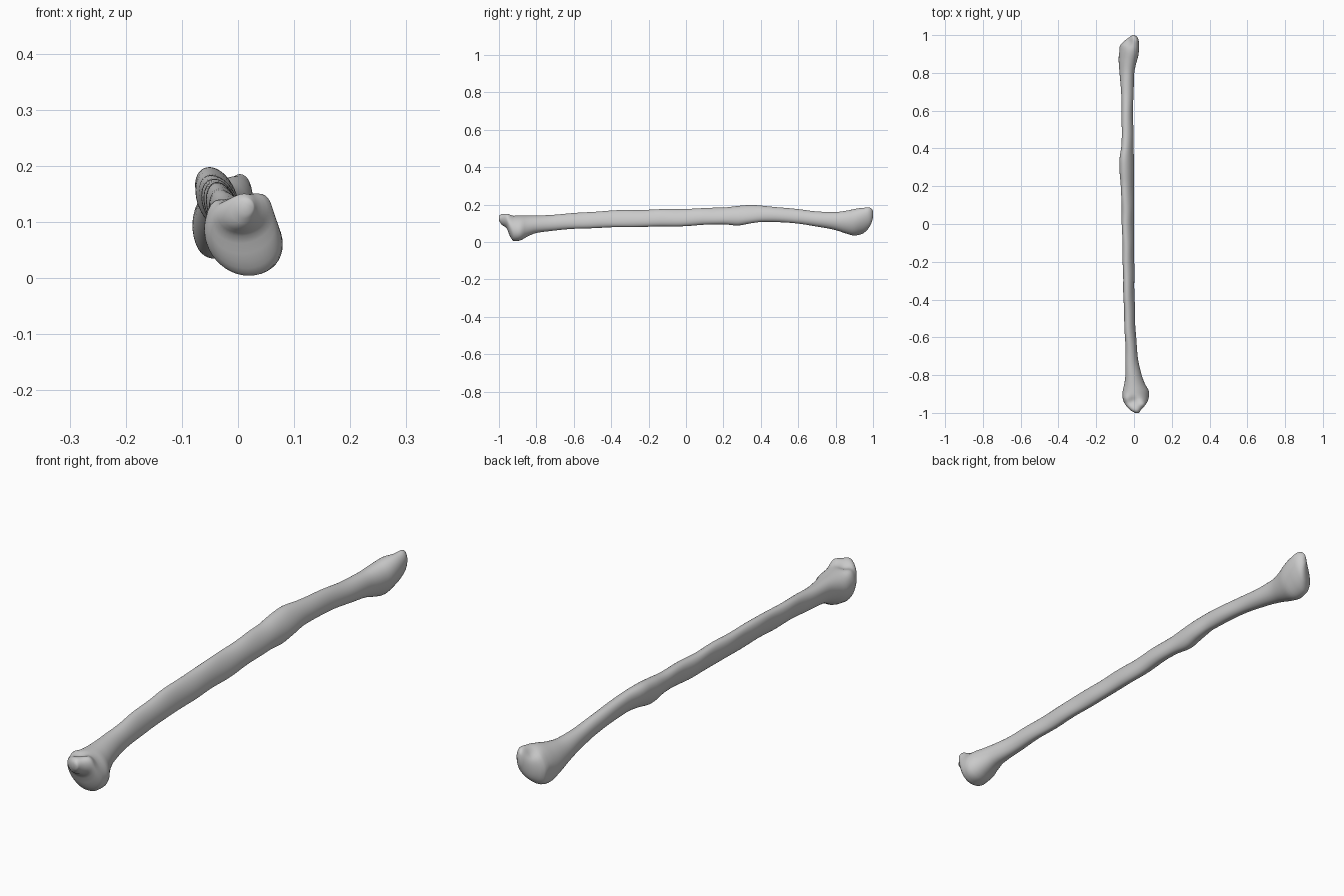
import bpy, bmesh, math
from mathutils import Vector

SIDES = 40
# Cross-sections along the bone: y, x min, x max, z min, z max, lean
SECTIONS = [
    (-1.00, 0.005, 0.027, 0.115, 0.140, 0.0),
    (-0.985, -0.020, 0.036, 0.092, 0.151, 0.1),
    (-0.96, -0.043, 0.058, 0.075, 0.152, 0.1),
    (-0.94, -0.055, 0.071, 0.028, 0.150, -0.05),
    (-0.92, -0.060, 0.078, 0.004, 0.146, -0.15),
    (-0.89, -0.060, 0.080, 0.007, 0.142, -0.2),
    (-0.85, -0.052, 0.060, 0.028, 0.141, -0.2),
    (-0.80, -0.046, 0.040, 0.049, 0.142, -0.2),
    (-0.70, -0.045, 0.020, 0.062, 0.147, -0.25),
    (-0.55, -0.050, 0.008, 0.073, 0.158, -0.3),
    (-0.40, -0.055, 0.003, 0.078, 0.168, -0.35),
    (0.00, -0.064, 0.000, 0.086, 0.178, -0.35),
    (0.20, -0.069, 0.000, 0.096, 0.185, -0.35),
    (0.28, -0.077, 0.000, 0.088, 0.194, -0.35),
    (0.34, -0.076, 0.000, 0.098, 0.197, -0.35),
    (0.42, -0.066, -0.003, 0.109, 0.193, -0.3),
    (0.60, -0.065, -0.005, 0.098, 0.175, -0.2),
    (0.72, -0.070, -0.002, 0.080, 0.163, -0.1),
    (0.80, -0.076, 0.002, 0.063, 0.160, 0.05),
    (0.86, -0.081, 0.014, 0.044, 0.168, 0.15),
    (0.90, -0.082, 0.024, 0.035, 0.177, 0.25),
    (0.94, -0.078, 0.027, 0.043, 0.184, 0.35),
    (0.97, -0.050, 0.025, 0.066, 0.187, 0.35),
    (0.988, -0.026, 0.018, 0.094, 0.183, 0.2),
    (1.00, -0.010, 0.005, 0.130, 0.168, 0.0),
]


def slope(i, k):
    """Gentle slope at a section that never overshoots its neighbours."""
    if i in (0, len(SECTIONS) - 1):
        return 0.0 if k == 5 else slope_between(min(i, len(SECTIONS) - 2), k)
    a, b = slope_between(i - 1, k), slope_between(i, k)
    return 0.0 if a * b <= 0 else 2 * a * b / (a + b)


def slope_between(i, k):
    p, q = SECTIONS[i], SECTIONS[i + 1]
    return (q[k] - p[k]) / (q[0] - p[0])


def blended_sections():
    """Yield smoothly interpolated sections."""
    for i in range(len(SECTIONS) - 1):
        p, q = SECTIONS[i], SECTIONS[i + 1]
        h = q[0] - p[0]
        n = max(3, round(h / 0.02))
        for s in range(n):
            t = s / n
            row = [p[0] + h * t]
            for k in range(1, 6):
                row.append(p[k] * (2*t**3 - 3*t*t + 1) + q[k] * (3*t*t - 2*t**3)
                           + h * slope(i, k) * (t**3 - 2*t*t + t)
                           + h * slope(i + 1, k) * (t**3 - t*t))
            yield row
    yield list(SECTIONS[-1])


def push(bm, centre, radius, offset):
    """Soft bump or hollow."""
    for v in bm.verts:
        d = (v.co - Vector(centre)).length / radius
        v.co += Vector(offset) * math.exp(-2 * d * d)


# Shaft and both knobby ends as one lofted surface
bm = bmesh.new()
rings = []
for y, x0, x1, z0, z1, lean in blended_sections():
    ring = []
    for j in range(SIDES):
        t = 2 * math.pi * j / SIDES
        x = (x0 + x1) / 2 + (x1 - x0) / 2 * math.cos(t)
        z = (z0 + z1) / 2 + (z1 - z0) / 2 * math.sin(t + lean)
        ring.append(bm.verts.new((x, y, z)))
    rings.append(ring)
for a, b in zip(rings, rings[1:]):
    for j in range(SIDES):
        k = (j + 1) % SIDES
        bm.faces.new((a[j], a[k], b[k], b[j]))
bm.faces.new(rings[0])
bm.faces.new(rings[-1][::-1])

# Grooves in the two ends, and the ridge beside the near groove
push(bm, (-0.005, -0.94, 0.15), 0.035, (0, 0, -0.016))
push(bm, (-0.045, -0.92, 0.13), 0.03, (-0.002, 0, 0.007))
push(bm, (0.045, -0.95, 0.14), 0.03, (0.003, 0, 0.006))
push(bm, (-0.025, 0.96, 0.17), 0.035, (0.004, -0.006, -0.010))
push(bm, (-0.07, 0.92, 0.08), 0.035, (0.007, 0, 0.003))

# Uneven bone surface along the shaft
for v in bm.verts:
    fade = max(0.0, 1 - abs(v.co.y) ** 4)
    v.co.z += 0.0012 * fade * math.sin(27 * v.co.y + 40 * v.co.x)
    v.co.x += 0.0010 * fade * math.sin(33 * v.co.y + 30 * v.co.z)

bmesh.ops.recalc_face_normals(bm, faces=bm.faces)
mesh = bpy.data.meshes.new("long_bone")
bm.to_mesh(mesh)
bm.free()
bone = bpy.data.objects.new("long_bone", mesh)
bpy.context.collection.objects.link(bone)
for poly in mesh.polygons:
    poly.use_smooth = True
